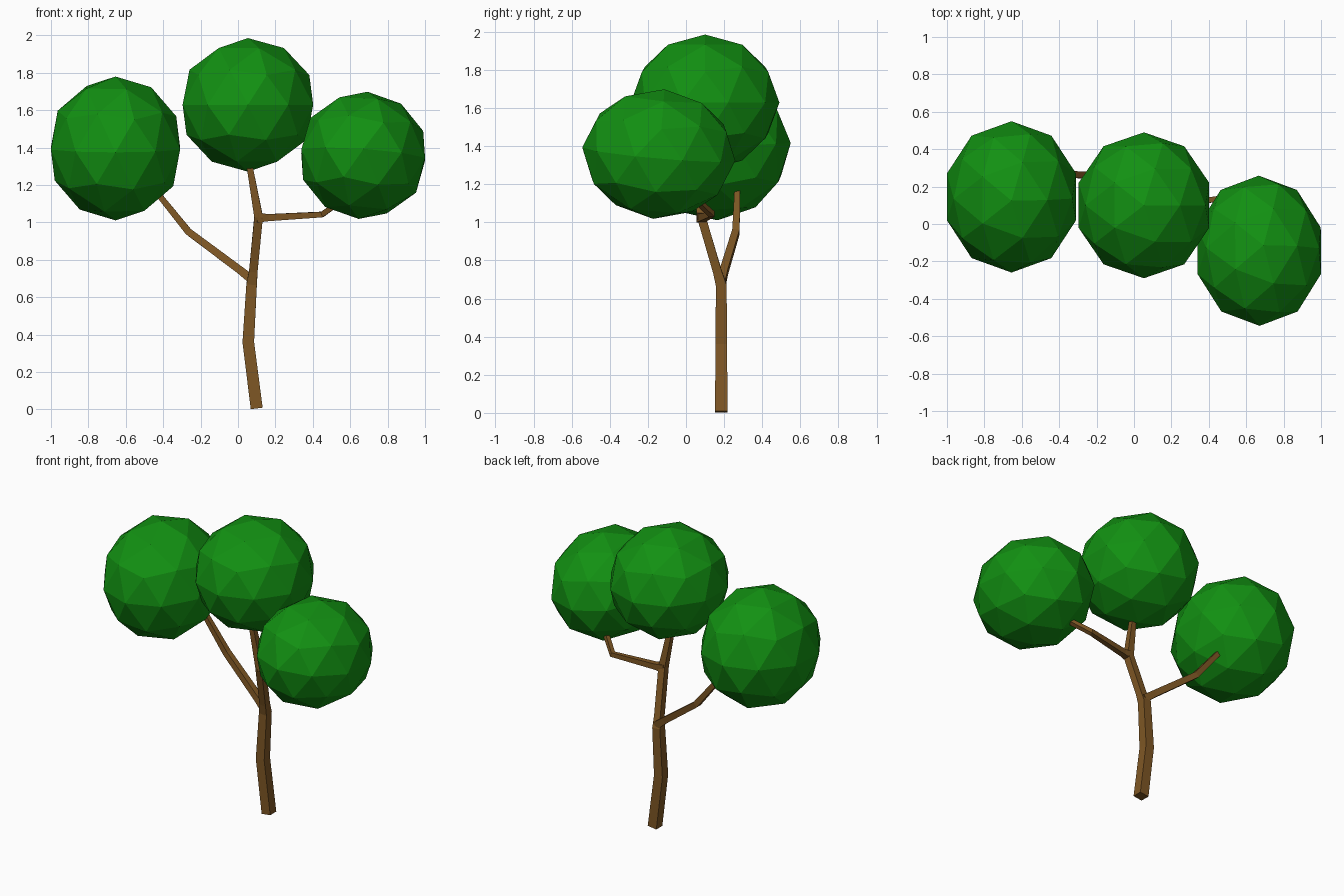
import bpy, bmesh, math
from mathutils import Vector, Euler

if "Cube" in bpy.data.objects:
    bpy.data.objects.remove(bpy.data.objects["Cube"])


def material(name, rgb):
    m = bpy.data.materials.new(name)
    m.diffuse_color = (*rgb, 1)
    m.use_nodes = True
    m.node_tree.nodes["Principled BSDF"].inputs["Base Color"].default_value = m.diffuse_color
    return m


BARK = material("bark_brown", (0.21, 0.095, 0.018))
LEAF = material("leaf_green", (0.006, 0.28, 0.006))


def finish(bm, name, mat):
    bmesh.ops.recalc_face_normals(bm, faces=bm.faces)
    me = bpy.data.meshes.new(name)
    bm.to_mesh(me)
    bm.free()
    me.materials.append(mat)
    ob = bpy.data.objects.new(name, me)
    bpy.context.collection.objects.link(ob)
    return ob


def limb(name, path):
    """Square tapering tube through (x, y, z, half width) points."""
    pts = [Vector(p[:3]) for p in path]
    bm = bmesh.new()
    rings = []
    for i, p in enumerate(pts):
        t = Vector()
        if i > 0:
            t += (p - pts[i - 1]).normalized()
        if i < len(pts) - 1:
            t += (pts[i + 1] - p).normalized()
        t.normalize()
        side = Vector((0, 1, 0))
        side = (side - t * side.dot(t)).normalized()
        other = t.cross(side)
        r = path[i][3]
        rings.append([bm.verts.new(p + side * a * r + other * b * r)
                      for a, b in ((-1, -1), (1, -1), (1, 1), (-1, 1))])
    for lo, hi in zip(rings, rings[1:]):
        for k in range(4):
            n = (k + 1) % 4
            bm.faces.new((lo[k], lo[n], hi[n], hi[k]))
    bm.faces.new(rings[0][::-1])
    bm.faces.new(rings[-1])
    return finish(bm, name, BARK)


def crown(name, centre, radii, tilt=(0, 0)):
    """Low-poly leaf ball, stretched and slightly tilted."""
    bm = bmesh.new()
    bmesh.ops.create_icosphere(bm, subdivisions=2, radius=1)
    rot = Euler((math.radians(tilt[0]), math.radians(tilt[1]), 0)).to_matrix()
    for v in bm.verts:
        v.co = rot @ Vector(a * b for a, b in zip(v.co, radii)) + Vector(centre)
    return finish(bm, name, LEAF)


# Trunk, continuing into the middle crown
limb("trunk", [(0.10, 0.185, 0.005, 0.032), (0.055, 0.185, 0.36, 0.031),
               (0.073, 0.185, 0.67, 0.028), (0.082, 0.165, 0.74, 0.023),
               (0.11, 0.08, 1.03, 0.023), (0.055, 0.06, 1.34, 0.015)])

# Side branches
limb("left_branch", [(0.08, 0.185, 0.69, 0.024), (0.01, 0.2, 0.745, 0.021),
                     (-0.265, 0.262, 0.95, 0.019), (-0.45, 0.27, 1.18, 0.015)])
limb("right_branch", [(0.10, 0.08, 1.025, 0.026), (0.16, 0.09, 1.025, 0.019),
                      (0.45, 0.135, 1.042, 0.015), (0.56, 0.05, 1.12, 0.014)])

# Leaf crowns
crown("left_crown", (-0.655, 0.145, 1.395), (0.363, 0.405, 0.385), (3, 0))
crown("middle_crown", (0.053, 0.10, 1.628), (0.367, 0.39, 0.357))
crown("right_crown", (0.669, -0.143, 1.358), (0.348, 0.403, 0.342), (-5, 4))
